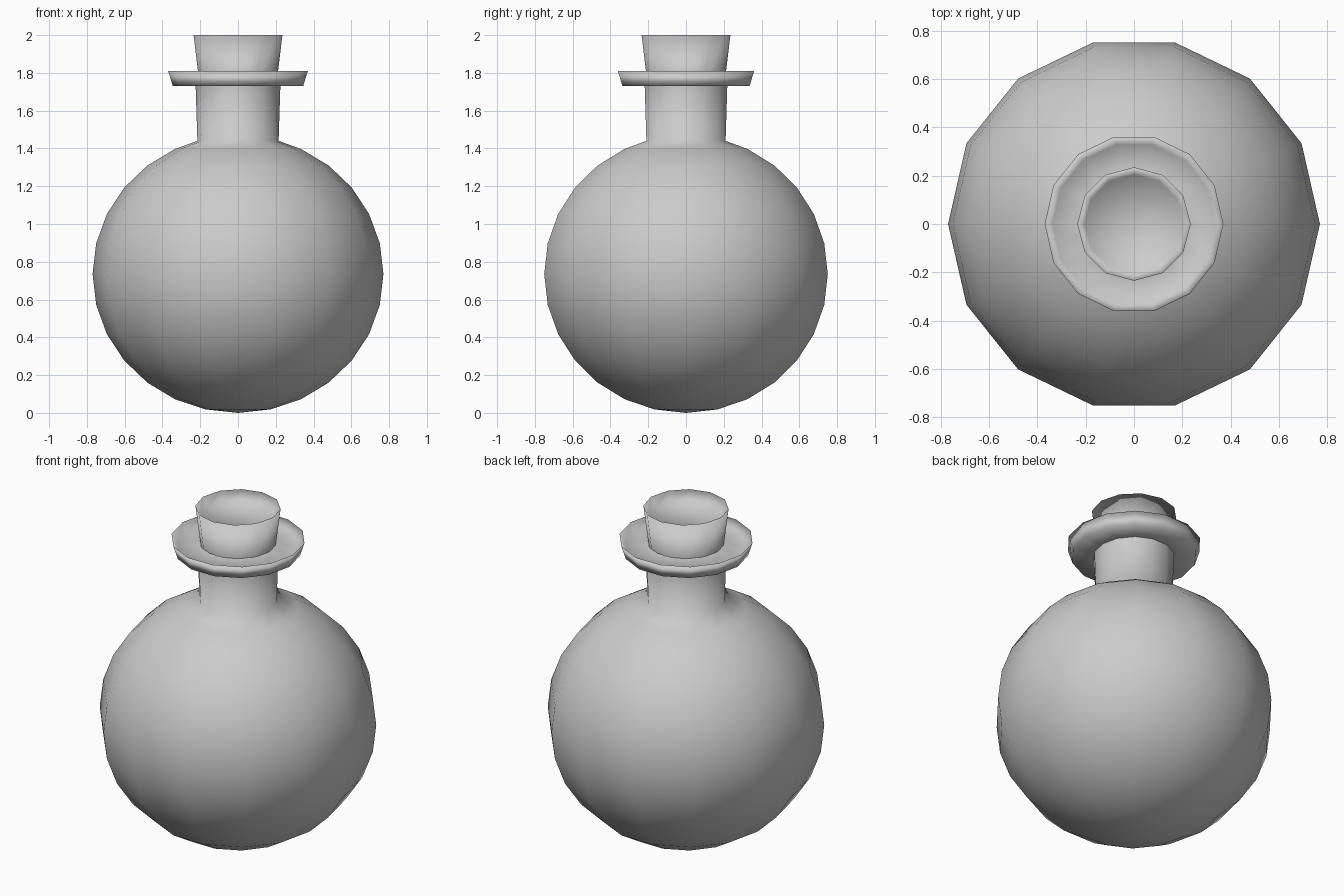
import bpy, bmesh
from math import cos, sin, pi

if "Cube" in bpy.data.objects:
    bpy.data.objects.remove(bpy.data.objects["Cube"])


def lathe(name, profile, sides):
    """Revolve (radius, z) points about z; a zero radius makes a pole."""
    bm = bmesh.new()
    rings = []
    for r, z in profile:
        n = sides if r > 0 else 1
        rings.append([bm.verts.new((r * cos(2 * pi * i / sides),
                                    r * sin(2 * pi * i / sides), z)) for i in range(n)])
    for a, b in zip(rings, rings[1:]):
        for i in range(sides):
            j = (i + 1) % sides
            quad = [a[i % len(a)], a[j % len(a)], b[j % len(b)], b[i % len(b)]]
            bm.faces.new(list(dict.fromkeys(quad)))
    for f in bm.faces:
        f.smooth = True
    mesh = bpy.data.meshes.new(name)
    bm.to_mesh(mesh)
    bm.free()
    obj = bpy.data.objects.new(name, mesh)
    bpy.context.collection.objects.link(obj)
    return obj


# Round body: 14 x 14 sphere with its top ring opened into the neck
SIDES = 14
body = [(0, 0)]
for k in range(1, 13):
    a = pi * k / 14
    body.append((0.77 * sin(a), 0.735 - 0.735 * cos(a)))
neck = [(0.215, 1.44), (0.225, 1.75)]
lathe("flask_body", body + neck, SIDES)

# Flared lip around the neck, dished on top
lathe("flask_lip", [(0.22, 1.73), (0.345, 1.73), (0.37, 1.81),
                    (0.337, 1.765), (0.21, 1.785)], SIDES)

# Tapered stopper with a recessed top
lathe("stopper", [(0.205, 1.75), (0.235, 2.0), (0.205, 1.94), (0, 1.94)], 12)
